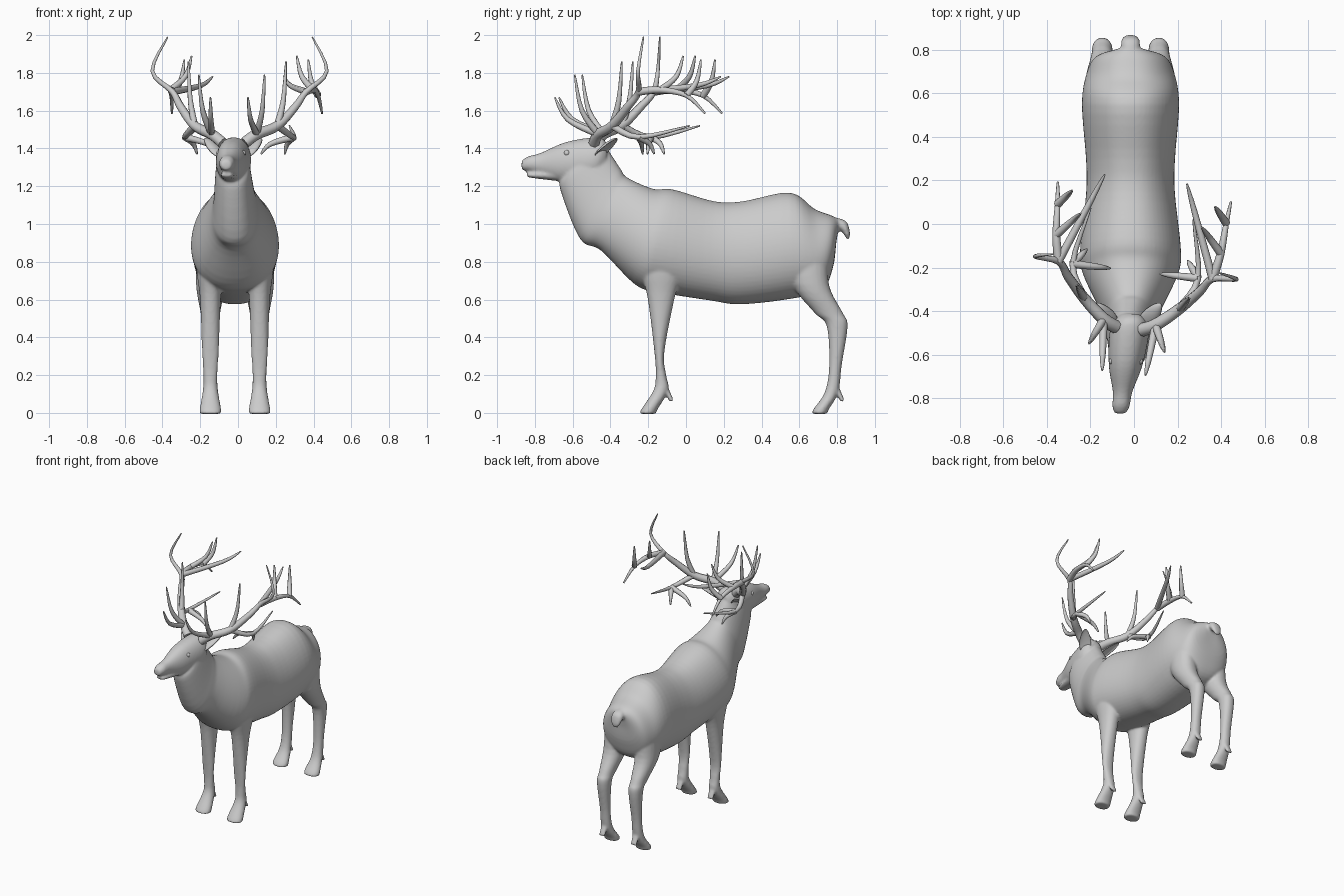
import bpy, bmesh, math
from mathutils import Vector

if "Cube" in bpy.data.objects:
    bpy.data.objects.remove(bpy.data.objects["Cube"])

CX = -0.016          # body centre line
YAW = -0.113         # head is turned slightly


def catmull(rows, steps):
    out = []
    for i in range(len(rows) - 1):
        a, b = rows[max(i - 1, 0)], rows[i]
        c, d = rows[i + 1], rows[min(i + 2, len(rows) - 1)]
        for s in range(steps):
            t = s / steps
            out.append([0.5 * (2 * q + (r - p) * t + (2 * p - 5 * q + 4 * r - e) * t * t
                               + (3 * q - p - 3 * r + e) * t ** 3)
                        for p, q, r, e in zip(a, b, c, d)])
    return out + [list(rows[-1])]


def loft(bm, rows, x=None, n=28, egg=0.0):
    """rows: (y1, z1, y2, z2, half width) - opposite edge points of each section; egg narrows the first edge"""
    rings = []
    for y1, z1, y2, z2, w in catmull(rows, 5):
        y, z = (y1 + y2) / 2, (z1 + z2) / 2
        cx = CX + YAW * max(0, -y - .45) if x is None else x
        ring = []
        for k in range(n):
            a = 2 * math.pi * (k + 0.5) / n
            c = math.copysign(abs(math.cos(a)) ** .88, math.cos(a)) * (1 - egg * math.sin(a))
            ring.append(bm.verts.new((cx + w * c, y + (y1 - y) * math.sin(a), z + (z1 - z) * math.sin(a))))
        rings.append(ring)
    for r, q in zip(rings, rings[1:]):
        for k in range(n):
            bm.faces.new((r[k], r[(k + 1) % n], q[(k + 1) % n], q[k]))
    bm.faces.new(rings[0])
    bm.faces.new(rings[-1])


def make_object(name, bm):
    bmesh.ops.recalc_face_normals(bm, faces=bm.faces)
    for f in bm.faces:
        f.smooth = True
    me = bpy.data.meshes.new(name)
    bm.to_mesh(me)
    bm.free()
    ob = bpy.data.objects.new(name, me)
    bpy.context.collection.objects.link(ob)
    return ob


body = bmesh.new()

# torso and neck
loft(body, [(.815, 1.02, .795, .90, .05), (.77, 1.045, .778, .77, .15), (.68, 1.08, .72, .65, .197),
            (.55, 1.166, .56, .605, .222), (.30, 1.12, .29, .575, .203), (.15, 1.12, .13, .595, .203),
            (-.07, 1.183, -.15, .64, .230), (-.17, 1.185, -.27, .68, .218), (-.31, 1.245, -.45, .86, .14),
            (-.345, 1.29, -.56, .92, .115), (-.41, 1.39, -.665, 1.18, .092), (-.44, 1.44, -.655, 1.24, .08)],
     n=56, egg=.1)

# head, lower jaw
loft(body, [(-.41, 1.41, -.45, 1.25, .06), (-.46, 1.458, -.52, 1.22, .09), (-.63, 1.435, -.66, 1.222, .078),
            (-.77, 1.376, -.77, 1.262, .045), (-.835, 1.358, -.835, 1.28, .04), (-.87, 1.335, -.87, 1.287, .026)],
     n=40)
loft(body, [(-.64, 1.30, -.64, 1.223, .055), (-.81, 1.274, -.81, 1.243, .036), (-.842, 1.272, -.842, 1.25, .022)])

# tail
loft(body, [(.76, 1.04, .76, .95, .04), (.845, 1.017, .81, .965, .044), (.868, .955, .836, .945, .036),
            (.864, .92, .85, .92, .017)])

# legs: (front y, back y, z, half width)
front_leg = [(-.25, -.04, .95, .06), (-.24, -.02, .76, .072), (-.202, -.062, .6, .055),
             (-.167, -.115, .32, .044), (-.16, -.105, .2, .037), (-.172, -.093, .12, .04),
             (-.236, -.15, .02, .057), (-.246, -.158, -.005, .056)]
hind_leg = [(.53, .755, .9, .07), (.565, .757, .68, .076), (.68, .83, .53, .052), (.745, .856, .46, .047),
            (.758, .824, .25, .037), (.735, .807, .11, .04), (.675, .757, .02, .057), (.667, .75, -.005, .056)]
for side in (-1, 1):
    x = CX + side * .13
    for leg, heel in ((front_leg, -.115), (hind_leg, .79)):
        loft(body, [(f, z, b, z, w) for f, b, z, w in leg], x, 24)
        # dewclaw
        loft(body, [(heel - .02, .15, heel + .01, .16, .024), (heel + .03, .055, heel + .05, .068, .024)], x, 12)

stag = make_object("body", body)
remesh = stag.modifiers.new("merge", 'REMESH')
remesh.mode = 'VOXEL'
remesh.voxel_size = 0.008
remesh.use_smooth_shade = True
relax = stag.modifiers.new("relax", 'SMOOTH')
relax.factor = 0.5
relax.iterations = 6

for side, label in ((-1, "left"), (1, "right")):
    # cupped ear
    bm = bmesh.new()
    bmesh.ops.create_uvsphere(bm, u_segments=20, v_segments=12, radius=1)
    for v in bm.verts:
        v.co.x *= .044 * (.9 - .25 * v.co.z)
        v.co.y *= .024 if v.co.y > 0 else -.012
        v.co.z *= .088
    ear = make_object("ear_" + label, bm)
    ear.location = (CX - .01 + side * .105, -.42, 1.40)
    ear.rotation_mode = 'QUATERNION'
    ear.rotation_quaternion = Vector((side * .06, .075, .07)).to_track_quat('Z', 'Y')

    # eye
    bm = bmesh.new()
    bmesh.ops.create_uvsphere(bm, u_segments=16, v_segments=10, radius=.016)
    eye = make_object("eye_" + label, bm)
    eye.location = (-.037 + side * .063, -.63, 1.375)

# antler stems, in head space: main beam, low fork, crown running backward
beam = [(.06, -.03, 1.43), (.12, 0, 1.475), (.22, .085, 1.52), (.305, .176, 1.62),
        (.356, .24, 1.70), (.465, .25, 1.81), (.385, .27, 1.99)]
fork = [beam[2], (.29, .235, 1.46), (.237, .5, 1.52)]
crown = [beam[4], (.38, .36, 1.71), (.39, .5, 1.68), (.4, .6, 1.585)]
# tines: start point and tip, curving upward
tines = [(beam[1], (.1, -.235, 1.67)), (beam[1], (.175, -.12, 1.79)), (beam[2], (.26, .14, 1.86)),
         (fork[1], (.115, .235, 1.37)), (fork[1], (.233, .31, 1.37)), (crown[0], (.19, .66, 1.78)),
         (crown[1], (.28, .47, 1.89)), (crown[2], (.33, .57, 1.87))]


def add_branch(curve, side, pts, r0, r1):
    path = catmull(pts, 4)
    sp = curve.splines.new('POLY')
    sp.points.add(len(path) - 1)
    for i, (p, q) in enumerate(zip(sp.points, path)):
        p.co = (side * q[0], q[1], q[2], 1)
        p.radius = r0 + (r1 - r0) * (i / (len(path) - 1)) ** 1.5


for side, label in ((-1, "left"), (1, "right")):
    cu = bpy.data.curves.new("antler_" + label, 'CURVE')
    cu.dimensions = '3D'
    cu.bevel_depth = 1.0
    cu.bevel_resolution = 2
    cu.use_fill_caps = True
    add_branch(cu, side, beam, .031, .004)
    add_branch(cu, side, fork, .02, .004)
    add_branch(cu, side, crown, .021, .005)
    for start, tip in tines:
        s, t = Vector(start), Vector(tip)
        mid = s + (t - s) * Vector((.7, .7, .4))
        add_branch(cu, side, [s, mid, t], .019, .004)
    antler = bpy.data.objects.new("antler_" + label, cu)
    bpy.context.collection.objects.link(antler)
    antler.location = (-.02, -.45, 0)
    antler.rotation_euler = (0, 0, YAW)
    bpy.ops.object.select_all(action='DESELECT')
    antler.select_set(True)
    bpy.context.view_layer.objects.active = antler
    bpy.ops.object.convert(target='MESH')
    bpy.ops.object.shade_smooth_by_angle(angle=math.radians(50))
